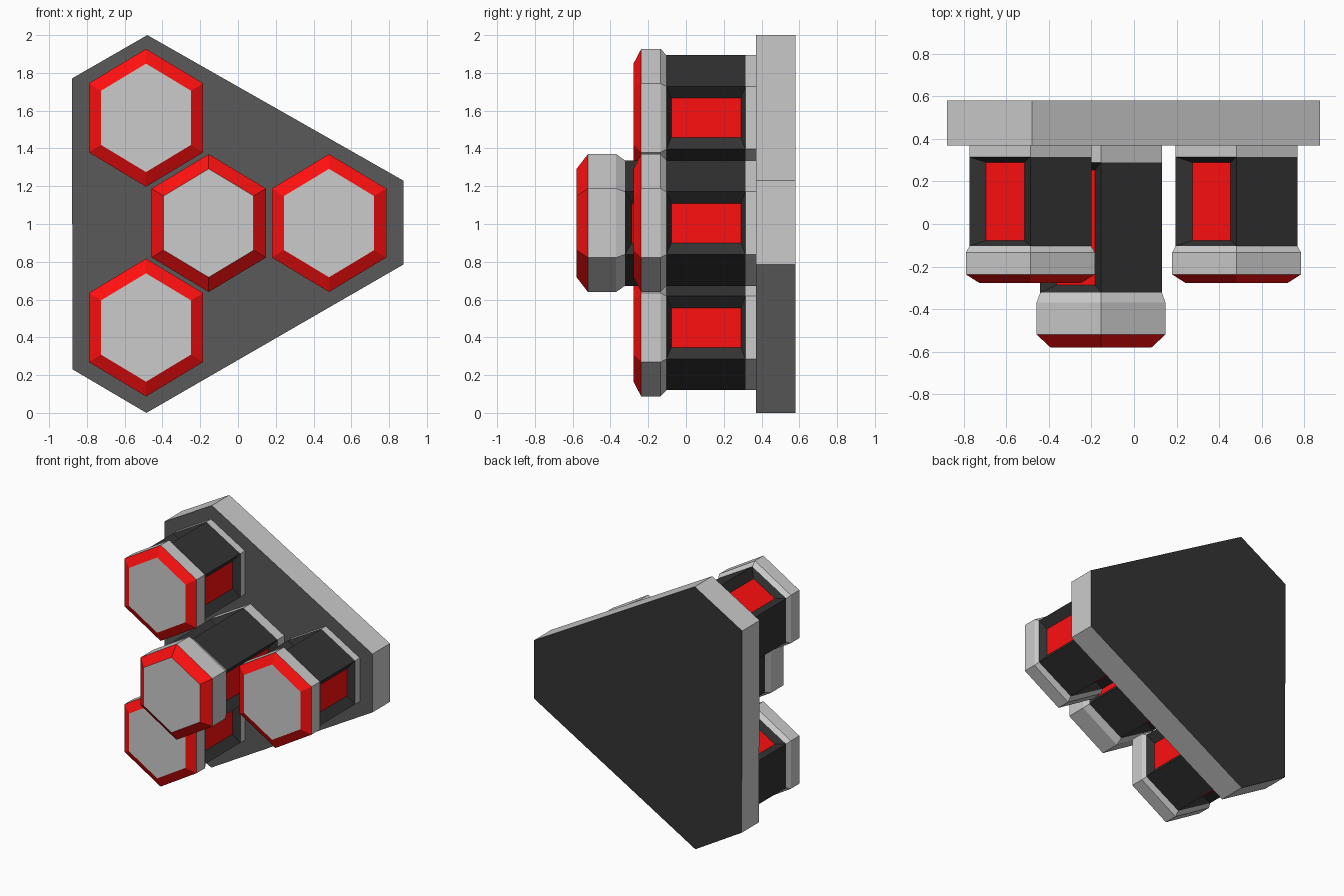
import bpy, bmesh
from mathutils import Vector

if "Cube" in bpy.data.objects:
    bpy.data.objects.remove(bpy.data.objects["Cube"])


def material(name, r, g, b):
    m = bpy.data.materials.new(name)
    m.diffuse_color = (r, g, b, 1)
    m.use_nodes = True
    m.node_tree.nodes["Principled BSDF"].inputs["Base Color"].default_value = m.diffuse_color
    return m


GREY = material("grey", 0.8, 0.8, 0.8)
RED = material("red", 1.0, 0.005, 0.005)
BLACK = material("black", 0.033, 0.033, 0.033)
DARK = material("dark_grey", 0.1, 0.1, 0.1)
MATS = [GREY, RED, BLACK, DARK]

# Hexagon in the xz plane, point upwards (x is scaled by a side width)
HEX = [(0, 1), (1, .5), (1, -.5), (0, -1), (-1, -.5), (-1, .5)]


def loft(name, rings, sides, front, back, recess=False):
    """Skin rings of points from front to back; colour each band and both ends."""
    bm = bmesh.new()
    loops = [[bm.verts.new(p) for p in ring] for ring in rings]
    n = len(loops[0])
    bands = []
    for a, b, mat in zip(loops, loops[1:], sides):
        for i in range(n):
            j = (i + 1) % n
            f = bm.faces.new((a[i], a[j], b[j], b[i]))
            f.material_index = MATS.index(mat)
            bands.append(f)
    for loop, mat in ((loops[0], front), (loops[-1], back)):
        bm.faces.new(loop).material_index = MATS.index(mat)
    bmesh.ops.recalc_face_normals(bm, faces=bm.faces)
    if recess:
        # sunken red panels with sloped frames on every other side
        panels = [bands[i] for i in (1, 3, 5)]
        for f in bmesh.ops.extrude_discrete_faces(bm, faces=panels)["faces"]:
            f.normal_update()
            c, nrm = f.calc_center_median(), f.normal.copy()
            for v in f.verts:
                d = v.co - c
                v.co = c + Vector((d.x * .63, d.y * .88, d.z * .63)) - nrm * .05
            f.material_index = MATS.index(RED)
    me = bpy.data.meshes.new(name)
    bm.to_mesh(me)
    bm.free()
    for m in MATS:
        me.materials.append(m)
    ob = bpy.data.objects.new(name, me)
    bpy.context.collection.objects.link(ob)
    return ob


# Back plate
outline = [(-.48, 2.0), (.875, 1.23), (.875, .785), (-.485, 0), (-.875, .23), (-.88, 1.77)]
FRONT_Y, BACK_Y = .37, .58
loft("back_plate", [[(x, y, z) for x, z in outline] for y in (FRONT_Y, BACK_Y)],
     [GREY], DARK, BLACK)


# Hexagonal pillars with bevelled caps, stretched forward from the plate
def pillar(label, cx, cz, stretch=1.0):
    def ring(y, r, width=.83):
        yy = FRONT_Y + (y - FRONT_Y) * stretch
        return [(cx + r * x * width, yy, cz + r * z) for x, z in HEX]

    neck, heel = ring(-.103, .332, .862), ring(.315, .332, .862)
    loft(label + "_cap",
         [ring(-.278, .287), ring(-.237, .365), ring(-.135, .365), neck],
         [RED, GREY, GREY], GREY, GREY)
    loft(label + "_pillar", [neck, heel], [BLACK], BLACK, BLACK, recess=True)
    loft(label + "_foot", [heel, ring(FRONT_Y, .332, .862)], [GREY], GREY, GREY)


pillar("upper", -.487, 1.562)
pillar("lower", -.487, .452)
pillar("right", .482, 1.005)
pillar("centre", -.155, 1.005, 1.465)
